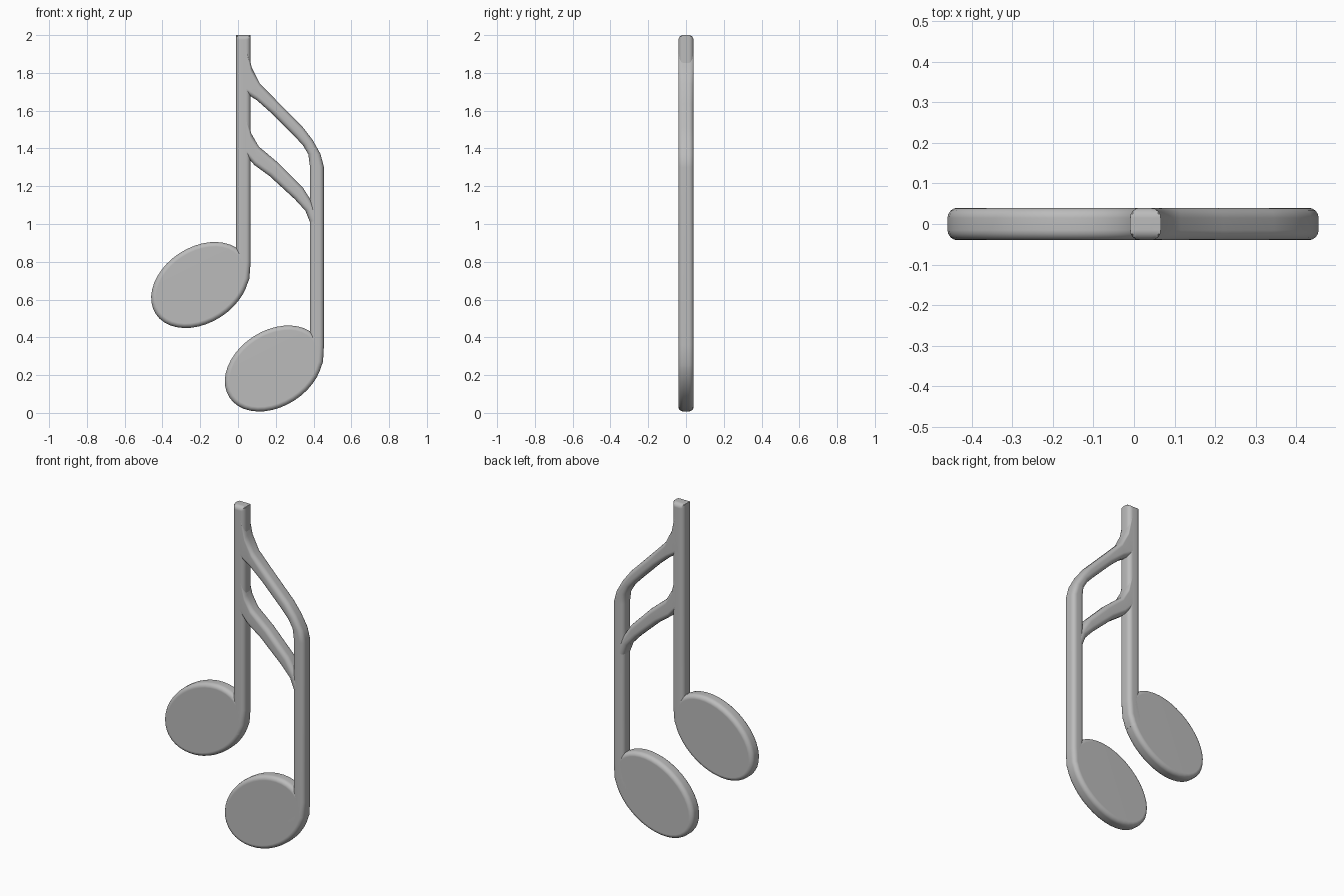
import bpy
import bmesh
import math
from mathutils import Matrix, Vector

if "Cube" in bpy.data.objects:
    bpy.data.objects.remove(bpy.data.objects["Cube"], do_unlink=True)

HALF = 0.04        # half thickness
ROUND = 0.025      # edge rounding
STEPS = 4

grey = bpy.data.materials.new("plain grey")
grey.use_nodes = True
grey.diffuse_color = (0.5, 0.5, 0.5, 1)
grey.node_tree.nodes["Principled BSDF"].inputs["Base Color"].default_value = (0.5, 0.5, 0.5, 1)

# Rounded edge as (inset, y), running from the front face to the back face
arc = [i * math.pi / 2 / STEPS for i in range(STEPS + 1)]
front = [(ROUND * (1 - math.sin(t)), -(HALF - ROUND) - ROUND * math.cos(t)) for t in arc]
EDGE = front + [(inset, -y) for inset, y in reversed(front)]


def skin(name, rings):
    """Join equal rings of points into a closed solid."""
    bm = bmesh.new()
    loops = [[bm.verts.new(p) for p in ring] for ring in rings]
    n = len(loops[0])
    for a, b in zip(loops, loops[1:]):
        for i in range(n):
            j = (i + 1) % n
            bm.faces.new((a[i], a[j], b[j], b[i]))
    bm.faces.new(loops[0])
    bm.faces.new(list(reversed(loops[-1])))
    bmesh.ops.recalc_face_normals(bm, faces=bm.faces)
    mesh = bpy.data.meshes.new(name)
    bm.to_mesh(mesh)
    bm.free()
    mesh.materials.append(grey)
    ob = bpy.data.objects.new(name, mesh)
    bpy.context.collection.objects.link(ob)
    bpy.ops.object.select_all(action="DESELECT")
    ob.select_set(True)
    bpy.context.view_layer.objects.active = ob
    bpy.ops.object.shade_smooth_by_angle(angle=math.radians(35))
    ob.modifiers.new("even shading", "WEIGHTED_NORMAL").keep_sharp = True
    return ob


def bar(name, stations):
    """Rounded bar between two edges; station = (xa, za, xb, zb[, half depth])."""
    rings = []
    for xa, za, xb, zb, *depth in stations:
        limit = depth[0] if depth else HALF
        a, b = Vector((xa, 0, za)), Vector((xb, 0, zb))
        d = (b - a).normalized()
        sides = [(a + d * i, y) for i, y in EDGE]
        sides += [(b - d * i, y) for i, y in reversed(EDGE)]
        rings.append([(p.x, max(-limit, min(limit, y)), p.z) for p, y in sides])
    return skin(name, rings)


def note_head(name, x, z):
    """Tilted oval disc with a rounded rim."""
    turn = Matrix.Rotation(math.radians(-33), 3, "Y")
    rings = []
    for inset, y in EDGE:
        ring = []
        for k in range(40):
            t = k * math.tau / 40
            p = Vector(((0.281 - inset) * math.cos(t), y, (0.201 - inset) * math.sin(t)))
            ring.append(turn @ p + Vector((x, 0, z)))
        rings.append(ring)
    return skin(name, rings)


# Oval heads
note_head("upper_note_head", -0.2, 0.677)
note_head("lower_note_head", 0.19, 0.235)

# Tall stem with a rounded top, tapering into its head
cap = [(-0.01, 2 - ROUND * (1 - math.sin(t)), 0.067, 2 - ROUND * (1 - math.sin(t)),
        HALF - ROUND + ROUND * math.cos(t)) for t in reversed(arc)]
bar("tall_stem", cap + [(-0.01, 0.8, 0.067, 0.8), (-0.03, 0.72, 0.06, 0.71),
                        (-0.06, 0.68, 0.035, 0.645)])

# Upper beam flaring out of the tall stem and bending down into the second stem
bar("upper_beam_and_short_stem", [
    (0.02, 1.69, 0.045, 1.95),
    (0.045, 1.69, 0.072, 1.83),
    (0.10, 1.655, 0.115, 1.745),
    (0.177, 1.587, 0.22, 1.637),
    (0.304, 1.46, 0.345, 1.51),
    (0.345, 1.415, 0.395, 1.445),
    (0.372, 1.37, 0.437, 1.37),
    (0.38, 1.31, 0.455, 1.30),
    (0.38, 0.36, 0.455, 0.36),
    (0.36, 0.28, 0.45, 0.27),
    (0.33, 0.24, 0.425, 0.205),
])

# Lower beam between the stems
bar("lower_beam", [
    (0.02, 1.36, 0.045, 1.58),
    (0.045, 1.36, 0.07, 1.48),
    (0.087, 1.312, 0.11, 1.41),
    (0.167, 1.254, 0.215, 1.322),
    (0.30, 1.132, 0.345, 1.19),
    (0.357, 1.07, 0.405, 1.095),
    (0.385, 1.0, 0.43, 1.04),
])
